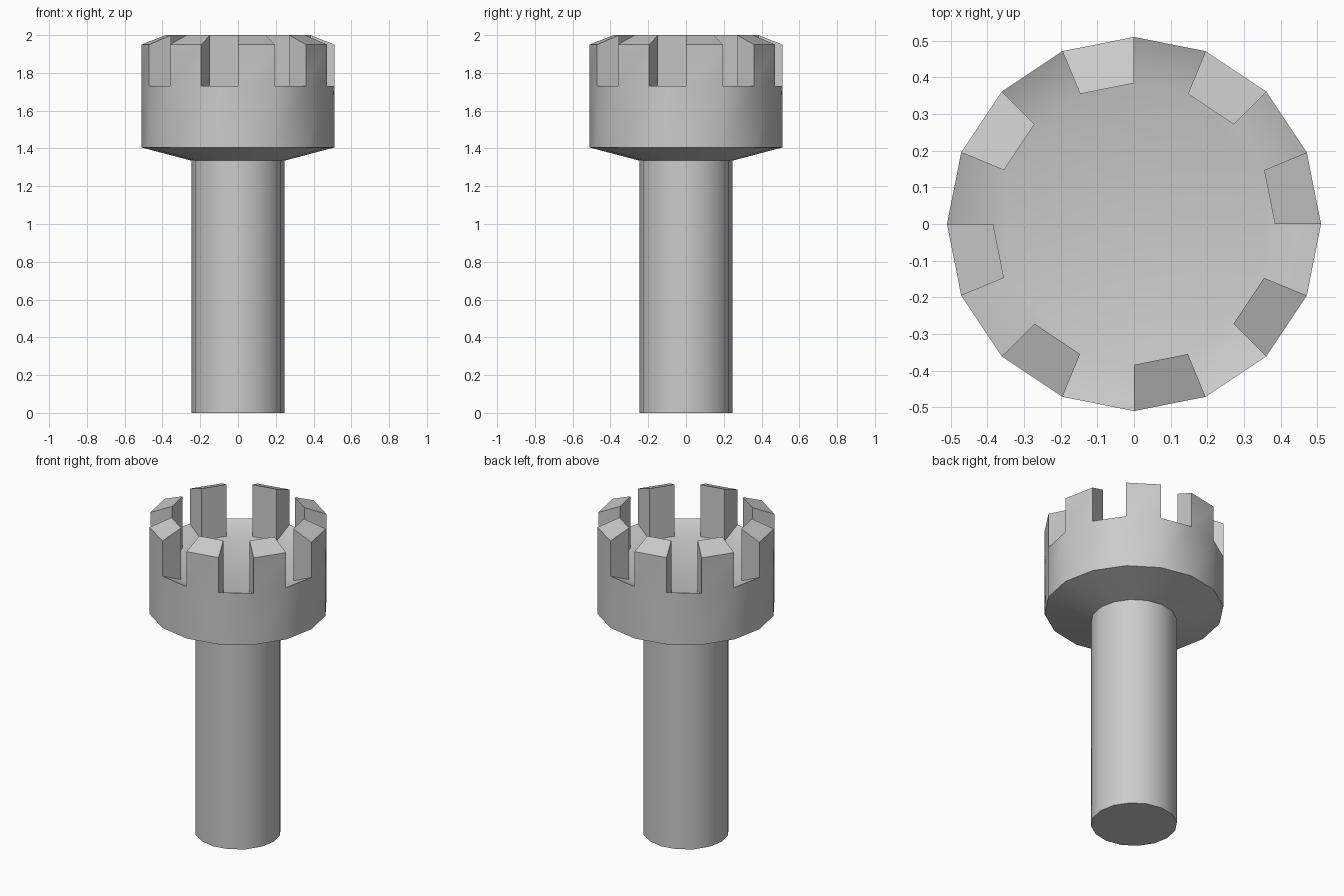
import bpy, bmesh, math

if "Cube" in bpy.data.objects:
    bpy.data.objects.remove(bpy.data.objects["Cube"])

N = 16                       # sides; every second sector carries a tooth
R_OUT, R_IN, R_SHAFT = 0.51, 0.384, 0.245

bm = bmesh.new()


def ring(r, z):
    return [bm.verts.new((r * math.cos(2 * math.pi * i / N),
                          r * math.sin(2 * math.pi * i / N), z)) for i in range(N)]


def quad(*verts, smooth=False):
    bm.faces.new(verts).smooth = smooth


def bridge(lower, upper):
    for i in range(N):
        j = (i + 1) % N
        quad(lower[i], lower[j], upper[j], upper[i], smooth=True)


# Shaft, flared underside and head wall
base = ring(R_SHAFT, 0)
neck = ring(R_SHAFT, 1.335)
collar = ring(R_OUT, 1.405)
rim = ring(R_OUT, 1.73)
bm.faces.new(base[::-1])
for lower, upper in ((base, neck), (neck, collar), (collar, rim)):
    bridge(lower, upper)

# Sunken floor of the head
floor = ring(R_IN, 1.675)
bm.faces.new(floor)

# Battlements: teeth slope outward, notches slope inward
crest_out = ring(R_OUT, 1.95)
crest_in = ring(R_IN, 2.0)
for i in range(N):
    j = (i + 1) % N
    if i % 2:
        quad(rim[i], rim[j], floor[j], floor[i])
    else:
        quad(rim[i], rim[j], crest_out[j], crest_out[i])
        quad(crest_out[i], crest_out[j], crest_in[j], crest_in[i])
        quad(crest_in[i], crest_in[j], floor[j], floor[i])
        quad(rim[i], crest_out[i], crest_in[i], floor[i])
        quad(rim[j], floor[j], crest_in[j], crest_out[j])

bmesh.ops.recalc_face_normals(bm, faces=bm.faces)
mesh = bpy.data.meshes.new("castellated_post")
bm.to_mesh(mesh)
bm.free()
mesh.set_sharp_from_angle(angle=math.radians(30))
post = bpy.data.objects.new("castellated_post", mesh)
bpy.context.collection.objects.link(post)
